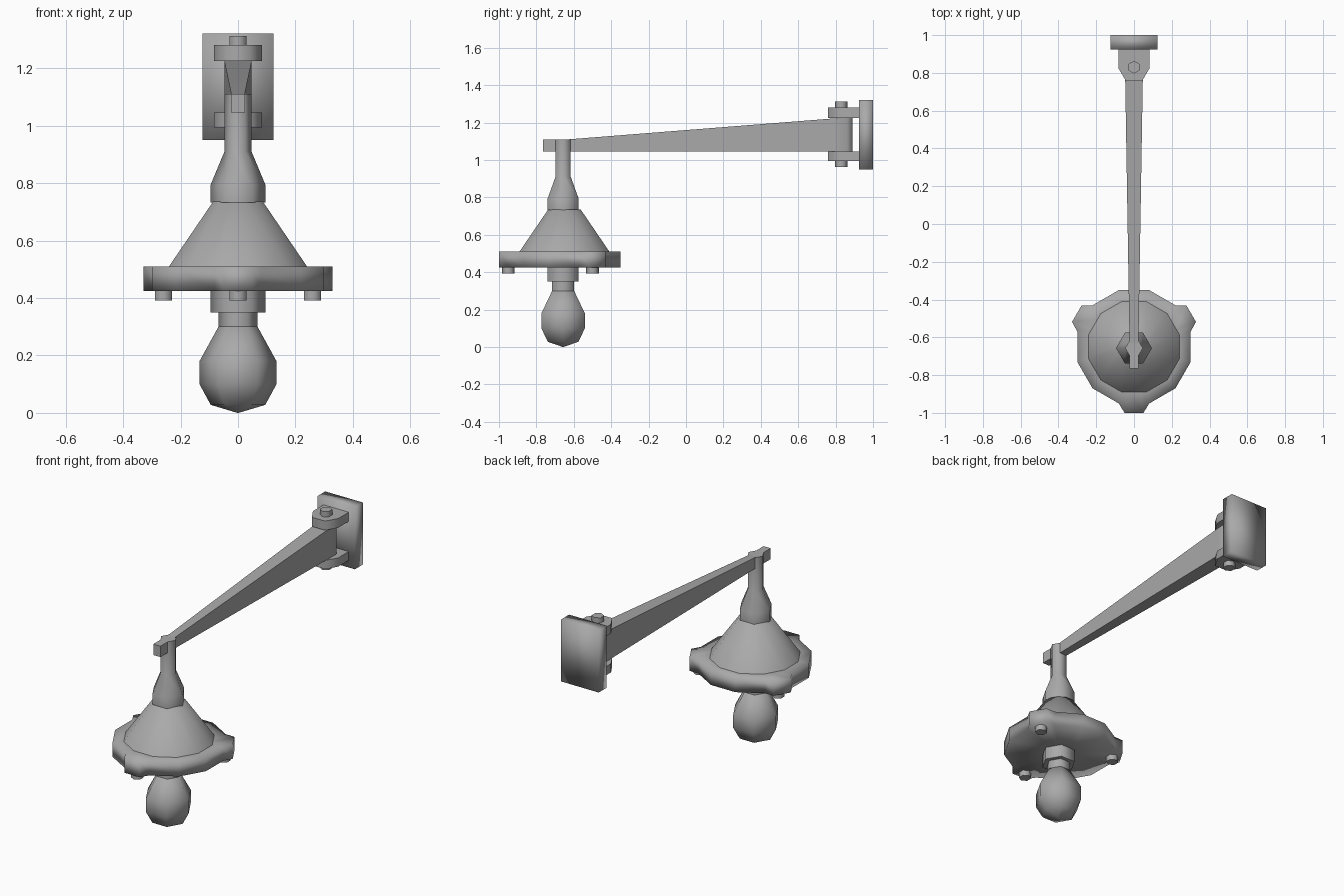
import bpy, bmesh, math
from mathutils import Vector

cube = bpy.data.objects.get("Cube")
if cube:
    bpy.data.objects.remove(cube)

grey = bpy.data.materials.new("grey_metal")
grey.use_nodes = True
COLOUR = (0.4, 0.4, 0.4, 1)
grey.diffuse_color = COLOUR
grey.node_tree.nodes["Principled BSDF"].inputs["Base Color"].default_value = COLOUR

LAMP_Y = -0.657    # vertical axis of the lamp
HINGE_Y = 0.83     # vertical axis of the hinge


def loft(name, rings, angle=65):
    """Skin a list of equal-length point rings and cap both ends."""
    bm = bmesh.new()
    loops = [[bm.verts.new(p) for p in ring] for ring in rings]
    n = len(loops[0])
    for a, b in zip(loops, loops[1:]):
        for i in range(n):
            j = (i + 1) % n
            bm.faces.new((a[i], a[j], b[j], b[i]))
    bm.faces.new(loops[0])
    bm.faces.new(loops[-1])
    bmesh.ops.recalc_face_normals(bm, faces=bm.faces)
    mesh = bpy.data.meshes.new(name)
    bm.to_mesh(mesh)
    bm.free()
    mesh.materials.append(grey)
    ob = bpy.data.objects.new(name, mesh)
    bpy.context.collection.objects.link(ob)
    bpy.ops.object.select_all(action='DESELECT')
    ob.select_set(True)
    bpy.context.view_layer.objects.active = ob
    if angle >= 180:
        bpy.ops.object.shade_smooth()
    else:
        bpy.ops.object.shade_smooth_by_angle(angle=math.radians(angle))
    return ob


def turned(name, profile, centre, sides=6, turn=0, angle=65):
    """Faceted turned part from (radius, height) pairs."""
    cx, cy = centre
    rings = []
    for r, z in profile:
        rings.append([(cx + r * math.cos(math.radians(turn) + math.tau * i / sides),
                       cy + r * math.sin(math.radians(turn) + math.tau * i / sides), z)
                      for i in range(sides)])
    return loft(name, rings, angle)


def rect_xz(y, hw, z0, z1):
    return [(-hw, y, z0), (hw, y, z0), (hw, y, z1), (-hw, y, z1)]


def prism(name, outline, z0, z1, angle=65):
    return loft(name, [[(x, y, z) for x, y in outline] for z in (z0, z1)], angle)


# Wall plate
loft("wall_plate", [rect_xz(0.925, 0.124, 0.95, 1.32),
                    rect_xz(1.0, 0.124, 0.95, 1.32)], 180)

# Hinge brackets: half hexagon nose running straight back to the plate
nose = [(-0.083, 0.93), (-0.083, HINGE_Y - 0.005), (-0.043, 0.758),
        (0.043, 0.758), (0.083, HINGE_Y - 0.005), (0.083, 0.93)]
for label, z0, z1, b0, b1 in (("upper", 1.225, 1.28, 1.27, 1.312),
                              ("lower", 0.993, 1.045, 0.962, 1.0)):
    prism(label + "_bracket", nose, z0, z1)
    turned(label + "_hinge_bolt", [(0.034, b0), (0.034, b1)], (0, HINGE_Y), turn=30)

# Tapered arm with a flat underside and a narrowed hinge end
loft("arm", [rect_xz(-0.63, 0.0235, 1.045, 1.11),
             rect_xz(0.79, 0.047, 1.045, 1.222),
             rect_xz(0.86, 0.047, 1.045, 1.225),
             rect_xz(0.89, 0.028, 1.045, 1.225)], 65)
loft("arm_tip", [rect_xz(-0.765, 0.0235, 1.045, 1.11),
                 rect_xz(-0.67, 0.0235, 1.045, 1.11)])

# Hexagonal stem that swells above the shade
axis = (0, LAMP_Y)
turned("stem", [(0.047, 1.11), (0.047, 0.91), (0.095, 0.795), (0.095, 0.733)], axis)

# Shade centre sits a little further forward/back to match its lobed rim
SHADE = (0, -0.65)
turned("shade_cone", [(0.09, 0.735), (0.25, 0.508)], SHADE, 12, 15)

# Lobed rim: a twelve-sided outline with three bolt lugs
outline = []
for i in range(12):
    mid = math.radians(30 * i)
    normal = Vector((math.cos(mid), math.sin(mid)))
    side = Vector((-normal.y, normal.x))
    outline.append(normal * 0.30 - side * 0.0804)
    if i in (1, 5, 9):
        outline += [normal * 0.35 - side * 0.05, normal * 0.35 + side * 0.05]


def rim_ring(z, inner=None):
    pts = [p.normalized() * inner if inner else p for p in outline]
    return [(SHADE[0] + p.x, SHADE[1] + p.y, z) for p in pts]


loft("shade_rim", [rim_ring(0.51, 0.235), rim_ring(0.51),
                   rim_ring(0.425), rim_ring(0.425, 0.09)], 180)

# Bolts under the lugs
for k, deg in enumerate((30, 150, 270)):
    a = math.radians(deg)
    spot = (SHADE[0] + 0.30 * math.cos(a), SHADE[1] + 0.30 * math.sin(a))
    turned("rim_bolt_%d" % (k + 1), [(0.034, 0.43), (0.034, 0.392)], spot, turn=30)

# Socket and bulb
turned("socket", [(0.095, 0.45), (0.095, 0.35)], axis)
turned("bulb_collar", [(0.068, 0.36), (0.068, 0.30)], axis)
turned("bulb", [(0.068, 0.30), (0.134, 0.18), (0.134, 0.10),
                (0.095, 0.028), (0.002, 0.0)], axis, angle=80)
